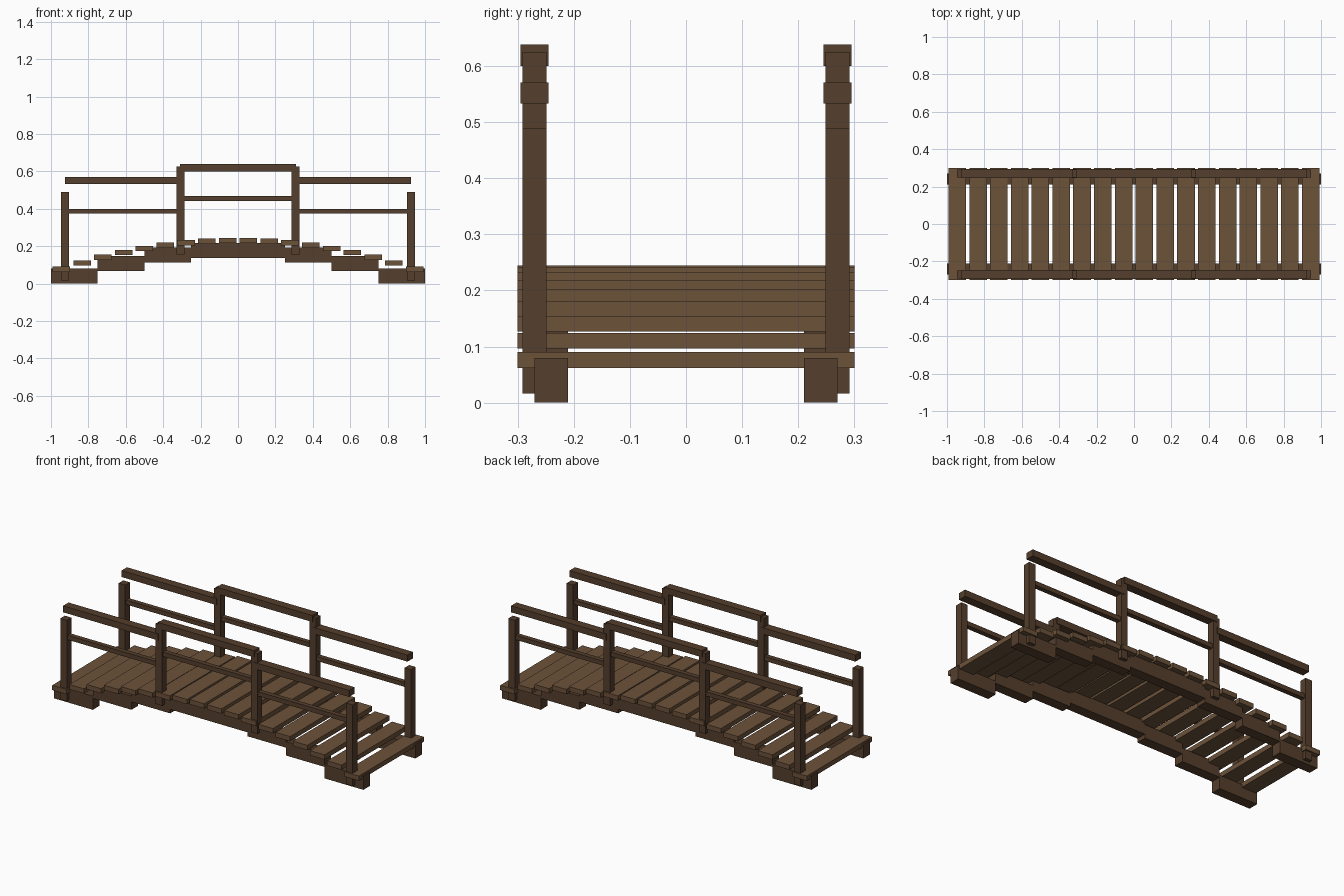
import bpy

if "Cube" in bpy.data.objects:
    bpy.data.objects.remove(bpy.data.objects["Cube"])


def material(name, rgb):
    m = bpy.data.materials.new(name)
    m.diffuse_color = (*rgb, 1)
    m.use_nodes = True
    m.node_tree.nodes["Principled BSDF"].inputs["Base Color"].default_value = m.diffuse_color
    return m


plank_wood = material("plank_wood", (0.15, 0.085, 0.042))
frame_wood = material("frame_wood", (0.09, 0.05, 0.026))


def box(name, x, y, z, mat):
    """Box from (min, max) ranges on each axis."""
    bpy.ops.mesh.primitive_cube_add(
        size=1, location=[(a + b) / 2 for a, b in (x, y, z)])
    ob = bpy.context.object
    ob.name = name
    ob.scale = [b - a for a, b in (x, y, z)]
    bpy.ops.object.transform_apply(location=False, rotation=False, scale=True)
    ob.data.materials.append(mat)
    return ob


def arch(x):
    """Height of the deck surface along the bridge."""
    return 0.0714 + 0.174 * (1 - x * x)


# Deck planks following the arch
for i in range(18):
    x = -0.945 + i * 1.89 / 17
    top = arch(x)
    box(f"deck_plank_{i + 1}", (x - 0.047, x + 0.047), (-0.3, 0.3),
        (top - 0.028, top), plank_wood)

for side, s in (("front", -1), ("back", 1)):
    def span(inner, outer):
        return tuple(sorted((s * inner, s * outer)))

    # Stepped support beams, eight lengths per side
    bottoms = (0.0, 0.067, 0.113, 0.136)
    for i in range(8):
        b = bottoms[min(i, 7 - i)]
        x = -1 + i * 0.25
        box(f"{side}_beam_{i + 1}", (x, x + 0.25), span(0.21, 0.27),
            (b, b + 0.08), frame_wood)

    # Railing posts
    for i, x in enumerate((-0.925, -0.308, 0.308, 0.925)):
        z = (0.016, 0.49) if abs(x) > 0.5 else (0.155, 0.625)
        box(f"{side}_post_{i + 1}", (x - 0.021, x + 0.021),
            span(0.249, 0.291), z, frame_wood)

    # Handrails and lower rails, with the middle bay raised
    for i, (x0, x1, lift) in enumerate(((-0.925, -0.31, 0),
                                        (-0.31, 0.31, 0.067),
                                        (0.31, 0.925, 0))):
        box(f"{side}_handrail_{i + 1}", (x0, x1), span(0.245, 0.295),
            (0.533 + lift, 0.571 + lift), frame_wood)
        box(f"{side}_lower_rail_{i + 1}", (x0, x1), span(0.256, 0.284),
            (0.374 + lift, 0.4 + lift), frame_wood)
